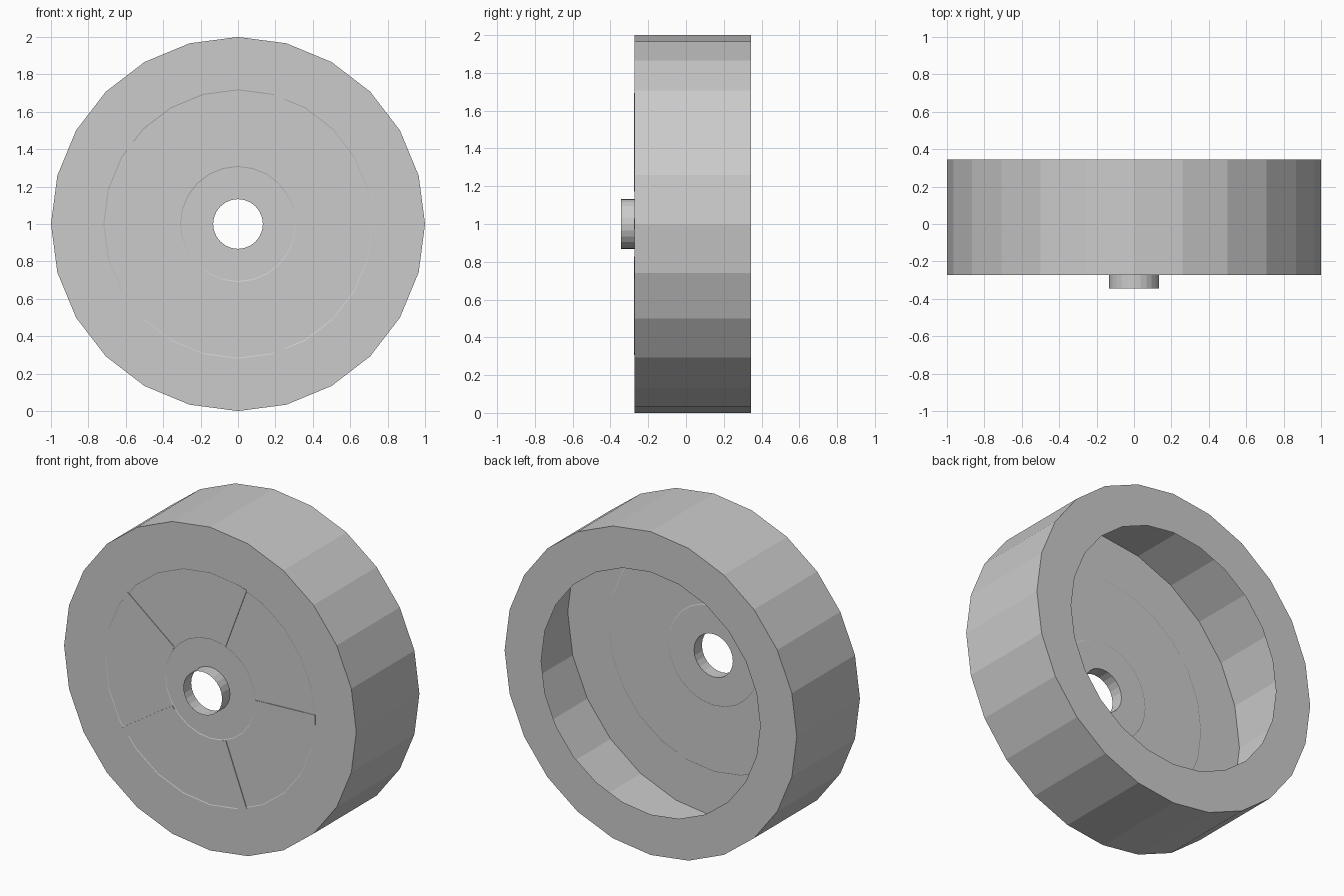
import bpy, bmesh, math
from mathutils import Matrix

cube = bpy.data.objects.get("Cube")
if cube:
    bpy.data.objects.remove(cube, do_unlink=True)

SIDES = 24
FRONT, BACK = -0.272, 0.345

grey = bpy.data.materials.new("wheel grey")
grey.use_nodes = True
colour = (0.6, 0.6, 0.6, 1)
grey.diffuse_color = colour
grey.node_tree.nodes["Principled BSDF"].inputs["Base Color"].default_value = colour


def add_object(name, bm):
    mesh = bpy.data.meshes.new(name)
    bm.to_mesh(mesh)
    bm.free()
    mesh.materials.append(grey)
    obj = bpy.data.objects.new(name, mesh)
    obj.location.z = 1
    bpy.context.collection.objects.link(obj)
    return obj


def revolve(name, profile):
    """Turn a (radius, y) profile about the axle."""
    bm = bmesh.new()
    rings = []
    for r, y in profile:
        angles = [math.tau * i / SIDES for i in range(SIDES)]
        rings.append([bm.verts.new((r * math.cos(a), y, r * math.sin(a))) for a in angles])
    for a, b in zip(rings, rings[1:]):
        for i in range(SIDES):
            j = (i + 1) % SIDES
            bm.faces.new((a[i], b[i], b[j], a[j]))
    return add_object(name, bm)


# Hollow tyre: back lip, tread and front wall
revolve("tyre", [(0.75, BACK), (1, BACK), (1, FRONT), (0.72, FRONT)])

# Thin front disc, very slightly dished towards the axle hole
revolve("wheel_disc", [(0.72, FRONT), (0.715, FRONT + 0.002),
                       (0.31, FRONT + 0.002), (0.305, FRONT + 0.004),
                       (0.133, FRONT + 0.004)])

# Open hub sleeve standing out of the front
revolve("hub_sleeve", [(0.133, FRONT + 0.004), (0.133, -BACK)])

# Five flat tapered spokes on the disc
for n in range(5):
    bm = bmesh.new()
    outline = [(0.31, -0.012), (0.72, -0.03), (0.72, 0.03), (0.31, 0.012)]
    face = bm.faces.new([bm.verts.new((x, FRONT + 0.002, z)) for x, z in outline])
    top = bmesh.ops.extrude_face_region(bm, geom=[face])["geom"]
    verts = [v for v in top if isinstance(v, bmesh.types.BMVert)]
    bmesh.ops.translate(bm, verts=verts, vec=(0, -0.004, 0))
    bmesh.ops.recalc_face_normals(bm, faces=bm.faces)
    bm.transform(Matrix.Rotation(math.tau * n / 5, 4, "Y"))
    add_object(f"spoke_{n + 1}", bm)
